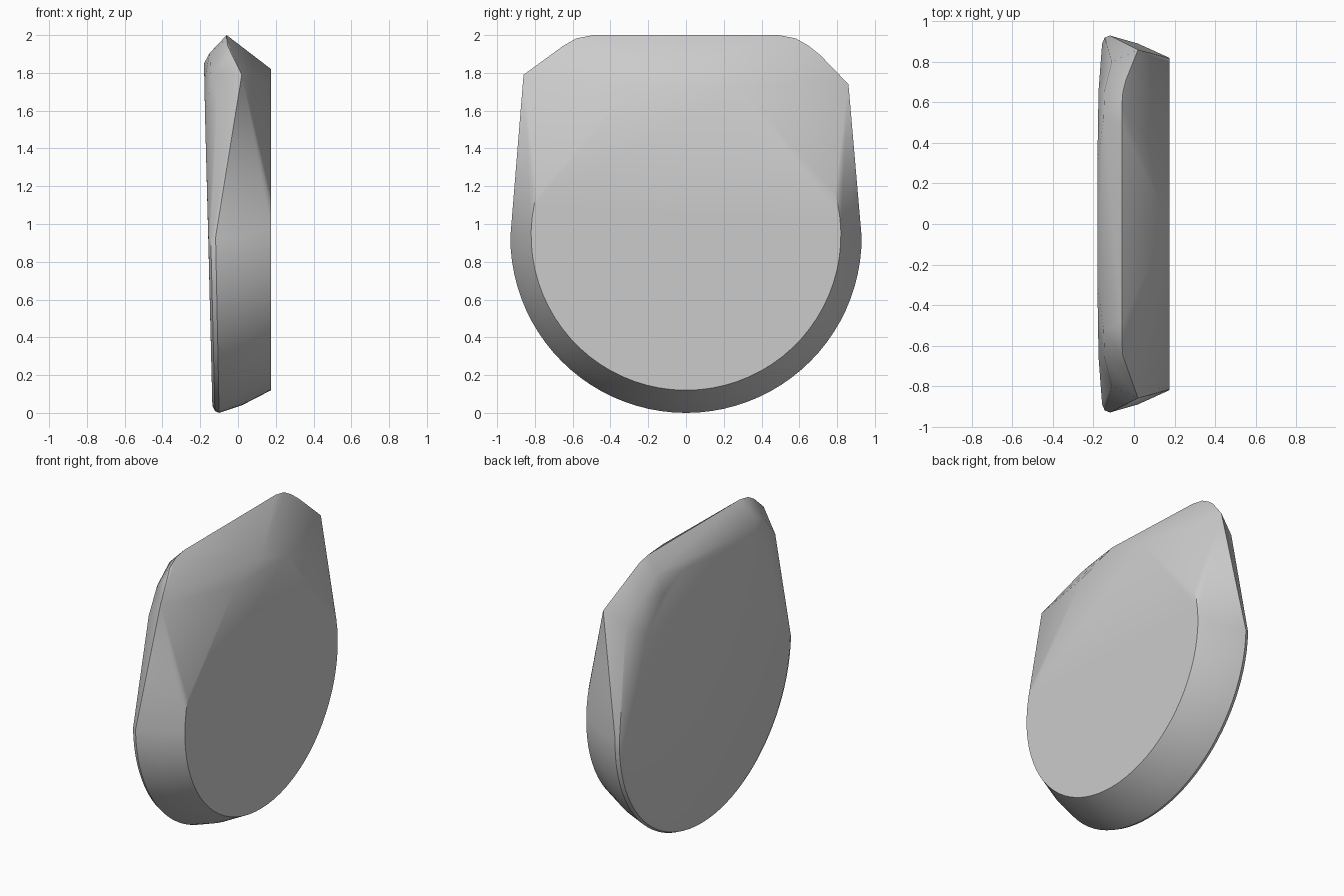
import bpy
import bmesh
from math import cos, sin, radians

cube = bpy.data.objects.get("Cube")
if cube:
    bpy.data.objects.remove(cube, do_unlink=True)

grey = bpy.data.materials.new("plain_grey")
grey.use_nodes = True
colour = (0.6, 0.6, 0.6, 1)
grey.diffuse_color = colour
grey.node_tree.nodes["Principled BSDF"].inputs["Base Color"].default_value = colour


def lower_arc(x, radius, centre, lean=0.0, rise=0, steps=44):
    """Lower part of a circle in the y-z plane, leaning back with height."""
    points = []
    for i in range(steps + 1):
        a = radians(180 - rise + (180 + 2 * rise) * i / steps)
        z = centre + radius * sin(a)
        points.append((x - lean * z, radius * cos(a), z))
    return points


def both_sides(points):
    return [(x, s * y, z) for x, y, z in points for s in (-1, 1)]


# Round lower rim, from the small front face to the large back face
points = lower_arc(0.175, 0.82, 0.94, rise=16)
points += lower_arc(0.02, 0.89, 0.93)
points += lower_arc(-0.10, 0.93, 0.93, 0.02)
points += lower_arc(-0.122, 0.92, 0.93, 0.024)
points += lower_arc(-0.135, 0.89, 0.93, 0.024)

# Top edge of the front face
points += [(0.175, 0, 1.82)]
points += both_sides([(0.175, 0.28, 1.73)])
points += [(0.175, 0.45, 1.655)]

# Shoulder corners, a little uneven
points += [(0.02, -0.86, 1.79), (0.02, 0.86, 1.74)]

# Top ridge with rounded ends
points += both_sides([(-0.06, 0.49, 2.0), (-0.06, 0.58, 1.983),
                      (-0.055, 0.65, 1.943), (-0.04, 0.71, 1.895)])

# Soft upper edge of the back face
points += both_sides([(-0.18, 0.3, 1.85), (-0.178, 0.5, 1.76),
                      (-0.174, 0.67, 1.55), (-0.15, 0.52, 1.905),
                      (-0.145, 0.66, 1.8), (-0.11, 0.8, 1.66)])

# Wrap the sections in one skin
bm = bmesh.new()
for p in points:
    bm.verts.new(p)
hull = bmesh.ops.convex_hull(bm, input=bm.verts)
loose = {g for g in hull["geom_interior"] + hull["geom_unused"]
         if isinstance(g, bmesh.types.BMVert) and g.is_valid}
bmesh.ops.delete(bm, geom=list(loose), context="VERTS")
bmesh.ops.dissolve_limit(bm, angle_limit=radians(0.5), verts=bm.verts, edges=bm.edges)
bmesh.ops.recalc_face_normals(bm, faces=bm.faces)

mesh = bpy.data.meshes.new("rounded_slab")
bm.to_mesh(mesh)
bm.free()
mesh.materials.append(grey)
slab = bpy.data.objects.new("rounded_slab", mesh)
bpy.context.collection.objects.link(slab)

bpy.ops.object.select_all(action="DESELECT")
slab.select_set(True)
bpy.context.view_layer.objects.active = slab
bpy.ops.object.shade_smooth_by_angle(angle=radians(35))
